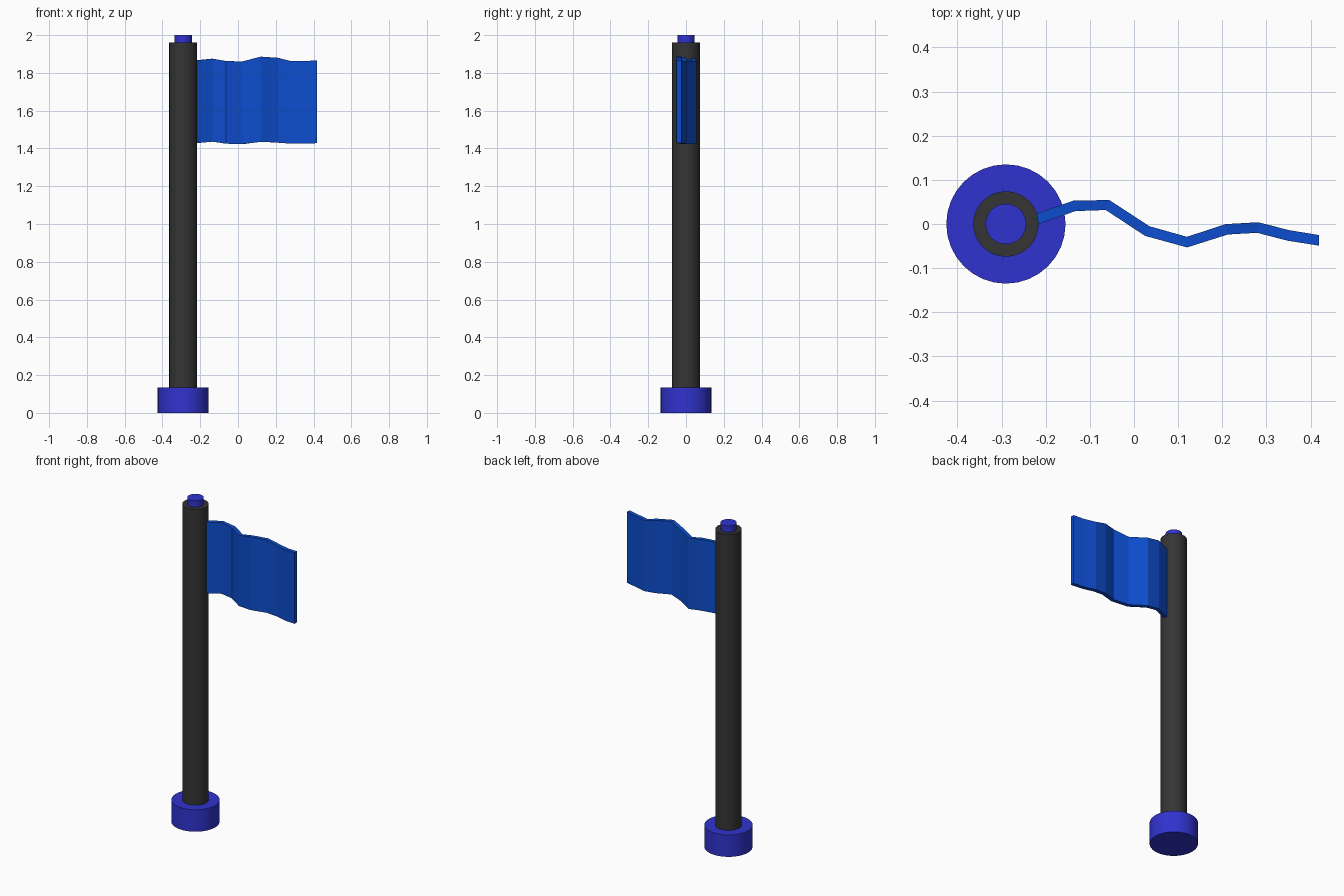
import bpy, bmesh, math
from mathutils import Vector

if "Cube" in bpy.data.objects:
    bpy.data.objects.remove(bpy.data.objects["Cube"])

POLE_X = -0.29


def material(name, rgb):
    m = bpy.data.materials.new(name)
    m.diffuse_color = (*rgb, 1)
    m.use_nodes = True
    m.node_tree.nodes["Principled BSDF"].inputs["Base Color"].default_value = m.diffuse_color
    return m


def cylinder(name, radius, z0, z1, mat):
    bpy.ops.mesh.primitive_cylinder_add(vertices=32, radius=radius, depth=z1 - z0,
                                        location=(POLE_X, 0, (z0 + z1) / 2))
    ob = bpy.context.object
    ob.name = name
    ob.data.materials.append(mat)
    bpy.ops.object.shade_smooth_by_angle(angle=math.radians(30))
    return ob


trim = material("trim_blue", (0.03, 0.033, 0.62))
dark = material("pole_dark", (0.035, 0.035, 0.035))
cloth = material("cloth_blue", (0.004, 0.075, 0.62))

# Base, pole and top cap
cylinder("base", 0.135, 0, 0.135, trim)
cylinder("pole", 0.074, 0.1, 1.96, dark)
cylinder("top_cap", 0.046, 1.93, 2.0, trim)

# Waving flag: centre line x, y with bottom and top heights
path = [(-0.235, 0.006, 1.427, 1.865), (-0.135, 0.041, 1.436, 1.875),
        (-0.06, 0.043, 1.425, 1.862), (0.03, -0.016, 1.424, 1.861),
        (0.12, -0.041, 1.435, 1.886), (0.21, -0.012, 1.431, 1.88),
        (0.28, -0.008, 1.425, 1.862), (0.35, -0.026, 1.425, 1.862),
        (0.419, -0.037, 1.428, 1.867)]
half = 0.012
bm = bmesh.new()
rings = []
for i, (x, y, zb, zt) in enumerate(path):
    a, b = path[max(i - 1, 0)], path[min(i + 1, len(path) - 1)]
    t = Vector((b[0] - a[0], b[1] - a[1])).normalized()
    n = Vector((-t.y, t.x)) * half
    if i == len(path) - 1:
        n = Vector((0, half))
    rings.append([bm.verts.new((x + s * n.x, y + s * n.y, z))
                  for s, z in ((-1, zb), (1, zb), (1, zt), (-1, zt))])
for r, q in zip(rings, rings[1:]):
    for k in range(4):
        j = (k + 1) % 4
        bm.faces.new((r[k], r[j], q[j], q[k]))
bm.faces.new(rings[0])
bm.faces.new(rings[-1])
bmesh.ops.recalc_face_normals(bm, faces=bm.faces)
mesh = bpy.data.meshes.new("flag")
bm.to_mesh(mesh)
bm.free()
mesh.materials.append(cloth)
bpy.context.collection.objects.link(bpy.data.objects.new("flag", mesh))
